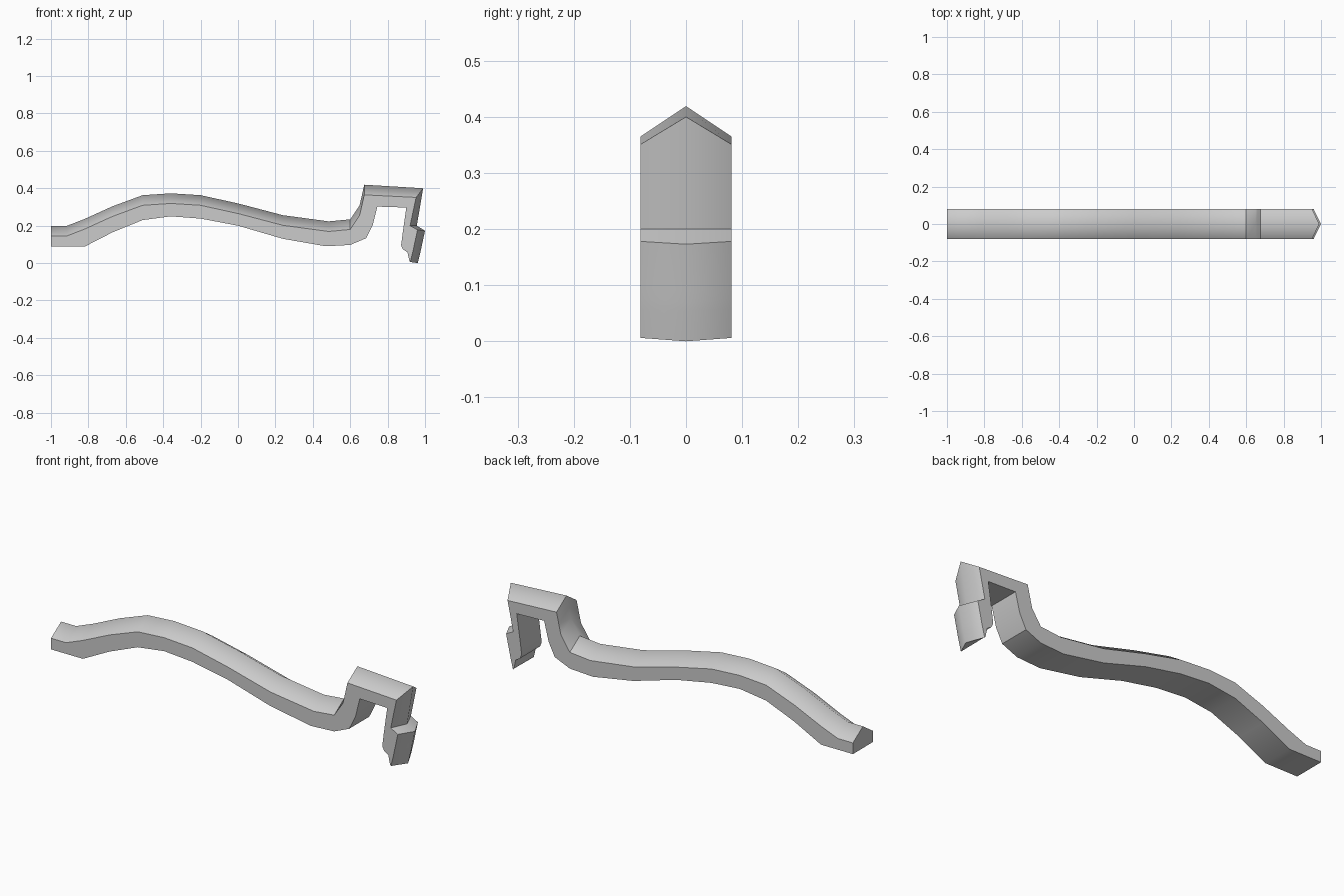
import bpy, bmesh, math

if "Cube" in bpy.data.objects:
    bpy.data.objects.remove(bpy.data.objects["Cube"])

HALF_W = 0.081
UP = (0, 0.054)      # ridge offset on the bar
OUT = (0.036, 0)     # ridge offset on the leg

# stations along the handle: shoulder x, z, underside x, z
bar = [
    (-1, .145, -1, .088), (-.915, .145, -.915, .088), (-.82, .182, -.82, .088),
    (-.67, .25, -.67, .165), (-.51, .309, -.51, .23), (-.36, .319, -.36, .25),
    (-.2, .309, -.2, .238), (0, .265, 0, .2), (.24, .202, .24, .13),
    (.485, .169, .47, .09), (.6, .18, .6, .097), (.65, .255, .685, .133),
    (.662, .307, .72, .203), (.675, .365, .745, .302),
]
stations = [(s, UP) for s in bar]
# hook corner, upper leg, then the stepped foot
stations += [
    ((.952, .351, .9, .297), (.038, .049)),
    ((.92, .2, .886, .2), OUT),
    ((.96, .178, .882, .172), (.04, -.005)),
    ((.942, .095, .872, .095), (.04, -.005)),
    ((.938, .075, .882, .073), (.04, -.005)),
    ((.934, .058, .906, .058), (.04, -.005)),
    ((.921, .006, .916, .012), (.04, -.006)),
]

bm = bmesh.new()
rings = []
for (sx, sz, ux, uz), (dx, dz) in stations:
    pts = [(ux, -HALF_W, uz), (sx, -HALF_W, sz), (sx + dx, 0, sz + dz),
           (sx, HALF_W, sz), (ux, HALF_W, uz)]
    rings.append([bm.verts.new(p) for p in pts])

# skin the peaked sections and close both ends
for a, b in zip(rings, rings[1:]):
    for i in range(5):
        j = (i + 1) % 5
        bm.faces.new((a[i], a[j], b[j], b[i]))
bm.faces.new(rings[0])
bm.faces.new(rings[-1])
bmesh.ops.recalc_face_normals(bm, faces=bm.faces)

# smooth over the ridge, crisp shoulders and corners
ridge = {r[2] for r in rings}
for f in bm.faces:
    f.smooth = True
for e in bm.edges:
    on_ridge = all(v in ridge for v in e.verts)
    e.smooth = on_ridge or e.calc_face_angle(0) < math.radians(35)

mesh = bpy.data.meshes.new("curved_hook_handle")
bm.to_mesh(mesh)
bm.free()
obj = bpy.data.objects.new("curved_hook_handle", mesh)
bpy.context.collection.objects.link(obj)
